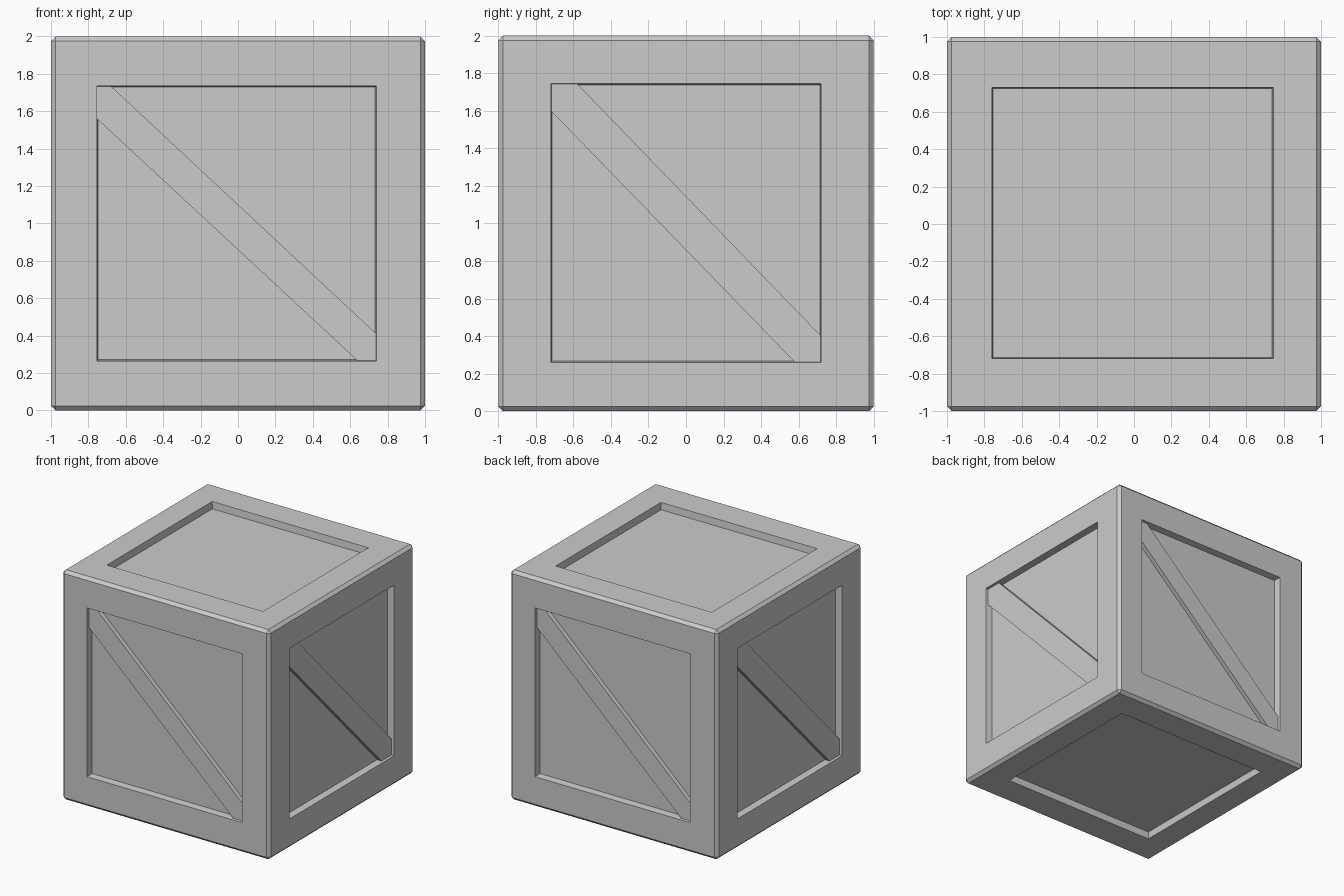
import bpy, bmesh
from mathutils import Vector, Matrix
from math import pi

if "Cube" in bpy.data.objects:
    bpy.data.objects.remove(bpy.data.objects["Cube"])

HALF, CHAMFER, DEPTH, SLANT, BRACE_TOP = 1.0, 0.025, 0.06, 0.009, 0.022
Z = Vector((0, 0, 1))
X = Vector((1, 0, 0))
MID = Vector((0, 0, 1))

# Panel openings (left, right, bottom, top) measured from each face centre
FRONT = (-0.755, 0.74, -0.735, 0.735)
SIDE = (-0.72, 0.72, -0.74, 0.745)
TOP = (-0.76, 0.745, -0.72, 0.73)

# Brace edges: upper start x, upper end z, lower end x, lower start z
FRONT_BRACE = (-0.68, -0.59, 0.64, 0.56)
SIDE_BRACE = (-0.58, -0.60, 0.58, 0.60)


def finish(bm, name):
    bmesh.ops.recalc_face_normals(bm, faces=bm.faces)
    mesh = bpy.data.meshes.new(name)
    bm.to_mesh(mesh)
    bm.free()
    obj = bpy.data.objects.new(name, mesh)
    bpy.context.collection.objects.link(obj)
    return obj


def axes(n):
    """Right and up directions of a face seen from outside."""
    if abs(n.z) > 0.5:
        return X, Z.cross(X) * (1 if n.z > 0 else -1)
    return Z.cross(n), Z


def opening(n):
    if abs(n.z) > 0.5:
        l, r, b, t = TOP
        return TOP if n.z > 0 else (l, r, -t, -b)
    return FRONT if abs(n.y) > 0.5 else SIDE


# Chamfered crate body with a recessed panel on each of the six faces
bm = bmesh.new()
bmesh.ops.create_cube(bm, size=2 * HALF, matrix=Matrix.Translation(MID))
bmesh.ops.bevel(bm, geom=bm.edges[:], offset=CHAMFER, segments=1,
                affect='EDGES', profile=0.5)
bm.normal_update()
for face in [f for f in bm.faces if f.calc_area() > 1]:
    n = face.normal.copy()
    right, up = axes(n)
    l, r, b, t = opening(n)
    bmesh.ops.inset_individual(bm, faces=[face], thickness=0.25)
    for v in face.verts:
        p = v.co - MID
        v.co = (MID + n * HALF + right * (r if p.dot(right) > 0 else l)
                + up * (t if p.dot(up) > 0 else b))
    bmesh.ops.inset_individual(bm, faces=[face], thickness=SLANT)
    for v in face.verts:
        v.co -= n * DEPTH
finish(bm, "crate_body")


# Diagonal boards across the four upright sides
def brace(name, n, rect, edges):
    right, up = axes(n)
    l, r, b, t = rect
    ux, uz, lx, lz = edges
    outline = [(l, t), (l, lz), (lx, b), (r, b), (r, uz), (ux, t)]
    bm = bmesh.new()
    base = MID + n * (HALF - DEPTH - 0.005)
    face = bm.faces.new([bm.verts.new(base + right * a + up * c) for a, c in outline])
    out = bmesh.ops.extrude_face_region(bm, geom=[face])
    verts = [g for g in out["geom"] if isinstance(g, bmesh.types.BMVert)]
    bmesh.ops.translate(bm, verts=verts, vec=n * (DEPTH + 0.005 - BRACE_TOP))
    finish(bm, name)


for name, n in (("front", (0, -1, 0)), ("back", (0, 1, 0))):
    brace(name + "_brace", Vector(n), FRONT, FRONT_BRACE)
for name, n in (("right", (1, 0, 0)), ("left", (-1, 0, 0))):
    brace(name + "_brace", Vector(n), SIDE, SIDE_BRACE)
